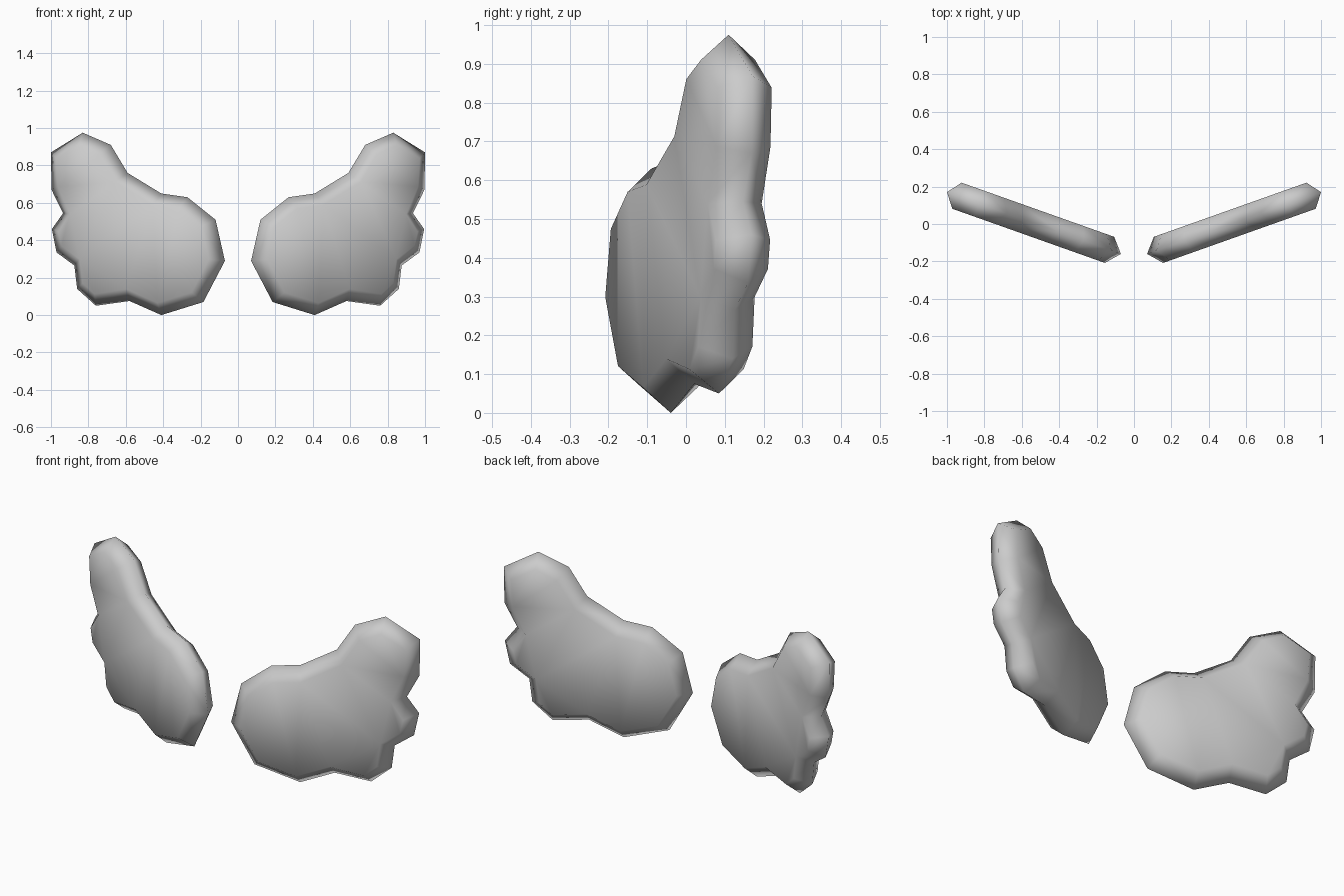
import bpy
import bmesh
from mathutils import Vector

if "Cube" in bpy.data.objects:
    bpy.data.objects.remove(bpy.data.objects["Cube"])

# Wing outline seen from the front (x, z)
OUTLINE = [(0.07, 0.29), (0.12, 0.51), (0.27, 0.63), (0.41, 0.65), (0.59, 0.76),
           (0.68, 0.91), (0.83, 0.975), (1.0, 0.87), (0.997, 0.67), (0.935, 0.545),
           (0.995, 0.46), (0.97, 0.335), (0.875, 0.265), (0.86, 0.14), (0.76, 0.05),
           (0.58, 0.075), (0.41, 0.0), (0.185, 0.07)]
SLOPE = 0.355          # backward sweep of the wing plane
HALF = 0.074           # half thickness
INSET = 0.065          # width of the chamfered rim

grey = bpy.data.materials.new("soft grey")
grey.diffuse_color = (0.6, 0.6, 0.6, 1)
grey.use_nodes = True
grey.node_tree.nodes["Principled BSDF"].inputs["Base Color"].default_value = grey.diffuse_color

along = Vector((1, SLOPE, 0)).normalized()
normal = Vector((-SLOPE, 1, 0)).normalized()
root = Vector((0.07, -0.16, 0))
stretch = (1 + SLOPE ** 2) ** 0.5


def inset_point(pts, i):
    """Move an outline point inwards along its corner bisector."""
    p, a, b = pts[i], pts[i - 1], pts[(i + 1) % len(pts)]
    d1, d2 = (p - a).normalized(), (b - p).normalized()
    inward = (Vector((d1.y, -d1.x)) + Vector((d2.y, -d2.x))).normalized()
    return p + inward * INSET


def build_wing(name, side):
    # Outline flattened into the plane of the wing
    rim = [Vector(((x - 0.07) * stretch, z)) for x, z in OUTLINE]
    inner = [inset_point(rim, i) for i in range(len(rim))]

    bm = bmesh.new()

    def ring(pts, depth):
        out = []
        for p in pts:
            co = root + along * p.x + normal * depth
            out.append(bm.verts.new((co.x * side, co.y, p.y)))
        return out

    middle = ring(rim, 0)
    caps = []
    for depth in (-HALF, HALF):
        face_ring = ring(inner, depth)
        # Chamfered rim between the edge and the face
        for i in range(len(rim)):
            j = (i + 1) % len(rim)
            bm.faces.new((middle[i], middle[j], face_ring[j], face_ring[i]))
        caps.append(bm.faces.new(face_ring))
    bmesh.ops.recalc_face_normals(bm, faces=bm.faces)
    bmesh.ops.triangulate(bm, faces=caps)
    for f in bm.faces:
        f.smooth = True

    mesh = bpy.data.meshes.new(name)
    bm.to_mesh(mesh)
    bm.free()
    mesh.materials.append(grey)
    bpy.context.collection.objects.link(bpy.data.objects.new(name, mesh))


build_wing("right_wing", 1)
build_wing("left_wing", -1)
